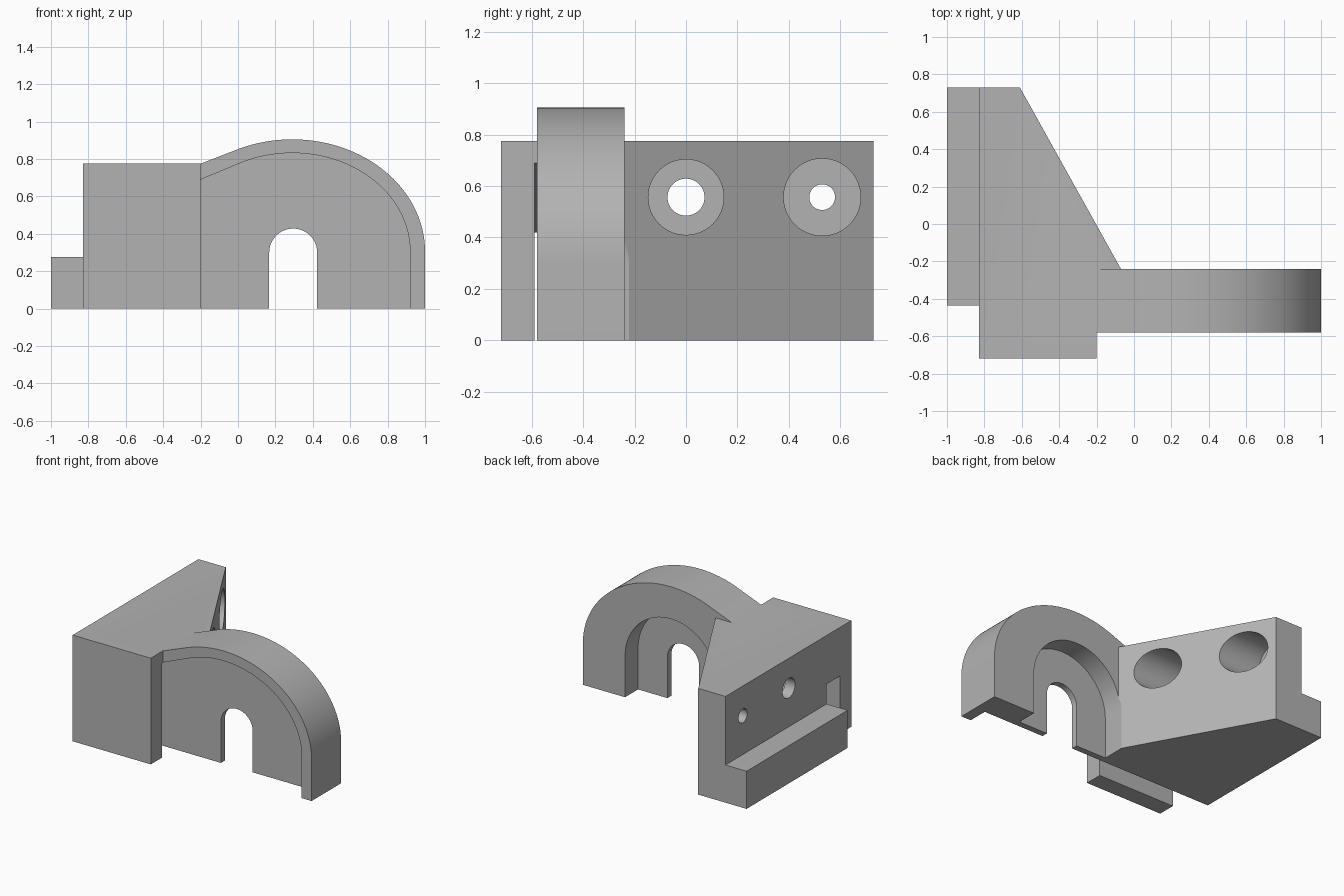
import bpy, bmesh, math
from mathutils import Vector

cube = bpy.data.objects.get("Cube")
if cube:
    bpy.data.objects.remove(cube, do_unlink=True)

grey = bpy.data.materials.new("plain grey")
grey.use_nodes = True
grey.diffuse_color = (0.45, 0.45, 0.45, 1)
grey.node_tree.nodes["Principled BSDF"].inputs["Base Color"].default_value = (0.45, 0.45, 0.45, 1)


def prism(name, outline, axis, start, end):
    """Extrude a 2D outline along the x, y or z axis."""
    place = {"x": lambda a, b: (start, a, b),
             "y": lambda a, b: (a, start, b),
             "z": lambda a, b: (a, b, start)}[axis]
    step = Vector([(end - start) * (axis == k) for k in "xyz"])
    bm = bmesh.new()
    face = bm.faces.new([bm.verts.new(place(a, b)) for a, b in outline])
    made = bmesh.ops.extrude_face_region(bm, geom=[face])["geom"]
    bmesh.ops.translate(bm, vec=step, verts=[v for v in made if isinstance(v, bmesh.types.BMVert)])
    bmesh.ops.recalc_face_normals(bm, faces=bm.faces)
    mesh = bpy.data.meshes.new(name)
    bm.to_mesh(mesh)
    bm.free()
    mesh.materials.append(grey)
    obj = bpy.data.objects.new(name, mesh)
    bpy.context.collection.objects.link(obj)
    return obj


def arc(cx, cz, rx, rz, first, last, steps=48):
    angles = [math.radians(first + (last - first) * i / steps) for i in range(steps + 1)]
    return [(cx + rx * math.cos(t), cz + rz * math.sin(t)) for t in angles]


def rect(a, b, c, d):
    return [(a, b), (c, b), (c, d), (a, d)]


def keyhole(cx, cz, r):
    """Round-topped slot that is open at the bottom."""
    return [(cx - r, -0.1), (cx + r, -0.1)] + arc(cx, cz, r, r, 0, 180)


def combine(target, other, operation):
    mod = target.modifiers.new(other.name, "BOOLEAN")
    mod.operation = operation
    mod.solver = "EXACT"
    mod.object = other
    bpy.context.view_layer.objects.active = target
    bpy.ops.object.modifier_apply(modifier=mod.name)
    bpy.data.objects.remove(other, do_unlink=True)


# Wedge-shaped mounting block
bracket = prism("bracket", [(-0.83, -0.72), (-0.2, -0.72), (-0.2, -0.4), (-0.07, -0.4),
                            (-0.07, -0.24), (-0.61, 0.73), (-0.83, 0.73)], "z", 0, 0.775)

# Foot ledge and arched cover
ledge = prism("ledge", rect(-1, -0.435, -0.8, 0.73), "z", 0, 0.275)
cover = prism("arched_cover", [(-0.25, 0), (1, 0)] + arc(0.29, 0.305, 0.71, 0.6, 0, 114)
              + [(-0.2, 0.775), (-0.25, 0.755)], "y", -0.58, -0.24)
for part in (ledge, cover):
    combine(bracket, part, "UNION")

# Front channel under the rim, running out through the block
channel = prism("channel", [(-1.1, -0.1), (0.92, -0.1)] + arc(0.29, 0.305, 0.63, 0.527, 0, 117)
                + [(-0.2, 0.69), (-0.83, 0.42), (-1.1, 0.304)], "y", -0.59, -0.435)
# Round pocket behind the web, and the slot through it
pocket = prism("pocket", keyhole(0.29, 0.3, 0.37), "y", -0.39, -0.2)
slot = prism("slot", keyhole(0.295, 0.3, 0.128), "y", -0.5, -0.3)
cutters = [channel, pocket, slot]

# Screw holes with wide counterbores
for y, bore, hole in ((0, 0.147, 0.072), (0.53, 0.15, 0.05)):
    cutters.append(prism("counterbore", arc(y, 0.557, bore, bore, 0, 352.5, 47), "x", -0.75, 0.05))
    cutters.append(prism("screw_hole", arc(y, 0.557, hole, hole, 0, 352.5, 47), "x", -0.95, -0.7))
for cutter in cutters:
    combine(bracket, cutter, "DIFFERENCE")

bpy.ops.object.select_all(action="DESELECT")
bracket.select_set(True)
bpy.context.view_layer.objects.active = bracket
bpy.ops.object.shade_smooth_by_angle(angle=math.radians(25))
